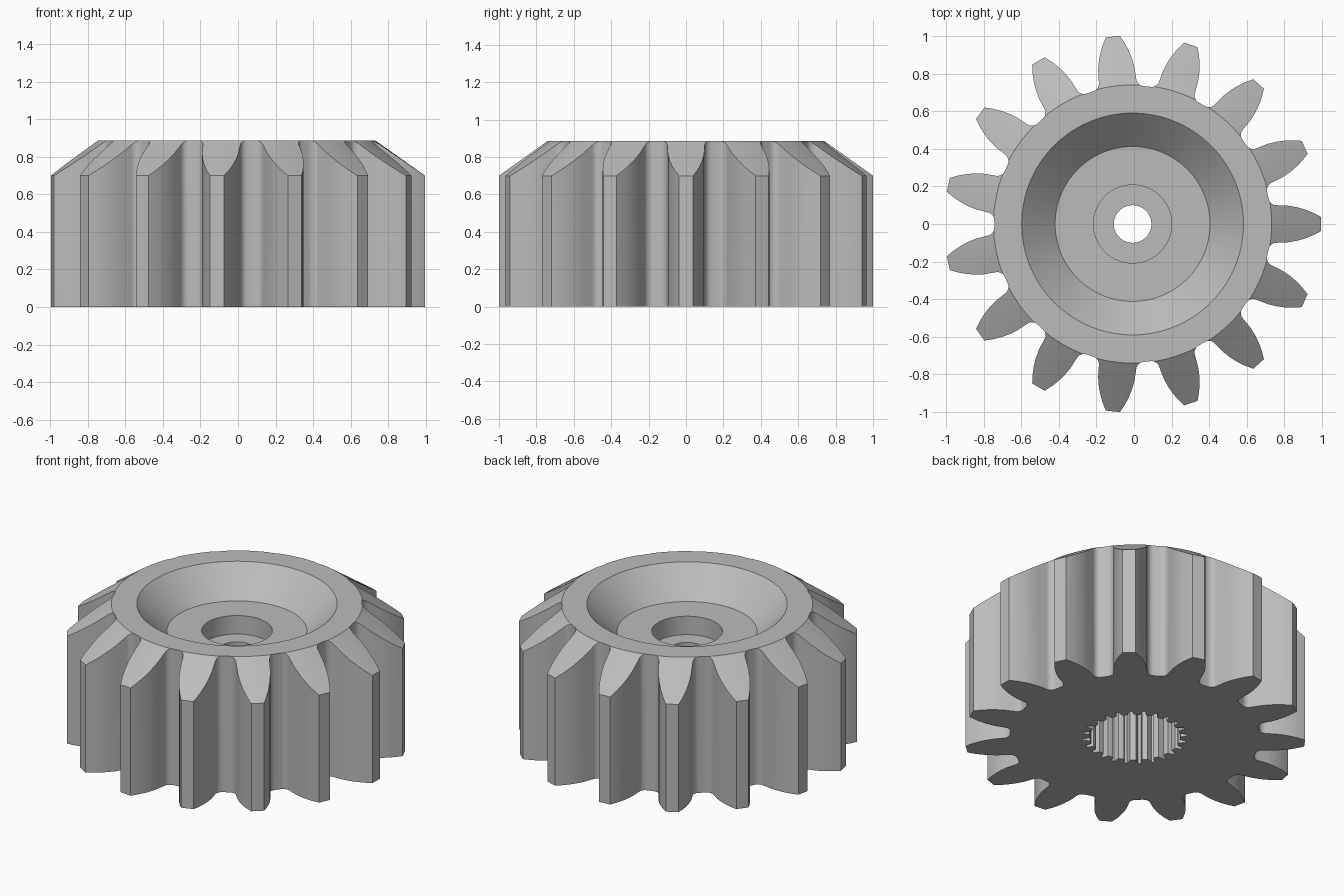
import bpy
import bmesh
from math import sin, cos, pi, radians, atan2
from mathutils import Vector, Matrix

TEETH = 15
SPLINES = 24
HEIGHT = 0.885
CENTRE_X = -0.0075

if "Cube" in bpy.data.objects:
    bpy.data.objects.remove(bpy.data.objects["Cube"], do_unlink=True)

steel = bpy.data.materials.new("grey_steel")
steel.use_nodes = True
grey = (0.5, 0.5, 0.5, 1)
steel.diffuse_color = grey
steel.node_tree.nodes["Principled BSDF"].inputs["Base Color"].default_value = grey


def finish(bm, name):
    bmesh.ops.recalc_face_normals(bm, faces=bm.faces)
    mesh = bpy.data.meshes.new(name)
    bm.to_mesh(mesh)
    bm.free()
    mesh.materials.append(steel)
    obj = bpy.data.objects.new(name, mesh)
    bpy.context.collection.objects.link(obj)
    return obj


def prism(name, outline, low, high):
    """Extrude a closed outline upwards."""
    bm = bmesh.new()
    base = bm.faces.new([bm.verts.new((x, y, low)) for x, y in outline])
    top = bmesh.ops.extrude_face_region(bm, geom=[base], use_keep_orig=True)["geom"]
    verts = [g for g in top if isinstance(g, bmesh.types.BMVert)]
    bmesh.ops.translate(bm, verts=verts, vec=(0, 0, high - low))
    return finish(bm, name)


def lathe(name, profile, steps):
    """Revolve a closed (radius, z) profile around the axis."""
    bm = bmesh.new()
    rings = [[bm.verts.new((r * cos(2 * pi * i / steps), r * sin(2 * pi * i / steps), z))
              for r, z in profile] for i in range(steps)]
    for i, ring in enumerate(rings):
        following = rings[(i + 1) % steps]
        for j in range(len(profile)):
            k = (j + 1) % len(profile)
            bm.faces.new((ring[j], following[j], following[k], ring[k]))
    return finish(bm, name)


def repeat(points, count):
    """Repeat one sector's points around the axis."""
    result = []
    for i in range(count):
        turn = Matrix.Rotation(2 * pi * i / count, 2)
        result += [tuple(turn @ Vector(p)) for p in points]
    return result


def combine(target, tool, operation):
    mod = target.modifiers.new(operation.lower(), "BOOLEAN")
    mod.operation = operation
    mod.solver = "EXACT"
    mod.object = tool
    bpy.context.view_layer.objects.active = target
    bpy.ops.object.modifier_apply(modifier=mod.name)
    bpy.data.objects.remove(tool, do_unlink=True)


# Tooth half outline: curved flank, then a round fillet into the gullet
half = [(1.002, 0.038), (0.96, 0.06), (0.92, 0.076), (0.88, 0.088), (0.83, 0.097)]
fx, fy, fr = 0.765, 0.142, 0.042
end = -pi + atan2(fy, fx)
for i in range(7):
    a = -pi / 2 + (end + pi / 2) * i / 6
    half.append((fx + fr * cos(a), fy + fr * sin(a)))
tooth = [(x, -y) for x, y in reversed(half)] + half

# Toothed gear body
gear = prism("gear", repeat(tooth, TEETH), 0, 1.1)

# Turned shape: chamfered tooth ends, dished top, counterbore and shaft hole
slope = (HEIGHT - 0.7) / (1.002 - 0.74)
turned = lathe("turned_blank", [
    (0.1, -0.1), (1.1, -0.1), (1.1, 0.7 - 0.098 * slope), (0.74, HEIGHT),
    (0.59, HEIGHT), (0.412, 0.71), (0.208, 0.71), (0.208, 0.59), (0.1, 0.59)], 120)
combine(gear, turned, "INTERSECT")

# Splined socket in the underside
groove = []
for fraction, radius in ((-0.5, 0.265), (-0.26, 0.268), (-0.1, 0.308),
                         (0.1, 0.308), (0.26, 0.268)):
    a = fraction * 2 * pi / SPLINES
    groove.append((radius * cos(a), radius * sin(a)))
socket = prism("socket_cutter", repeat(groove, SPLINES), -0.2, 0.48)
combine(gear, socket, "DIFFERENCE")

# Centre the bounds and smooth the curved walls
gear.data.transform(Matrix.Translation((CENTRE_X, 0, 0)))
bpy.ops.object.select_all(action="DESELECT")
gear.select_set(True)
bpy.context.view_layer.objects.active = gear
bpy.ops.object.shade_smooth_by_angle(angle=radians(28))
